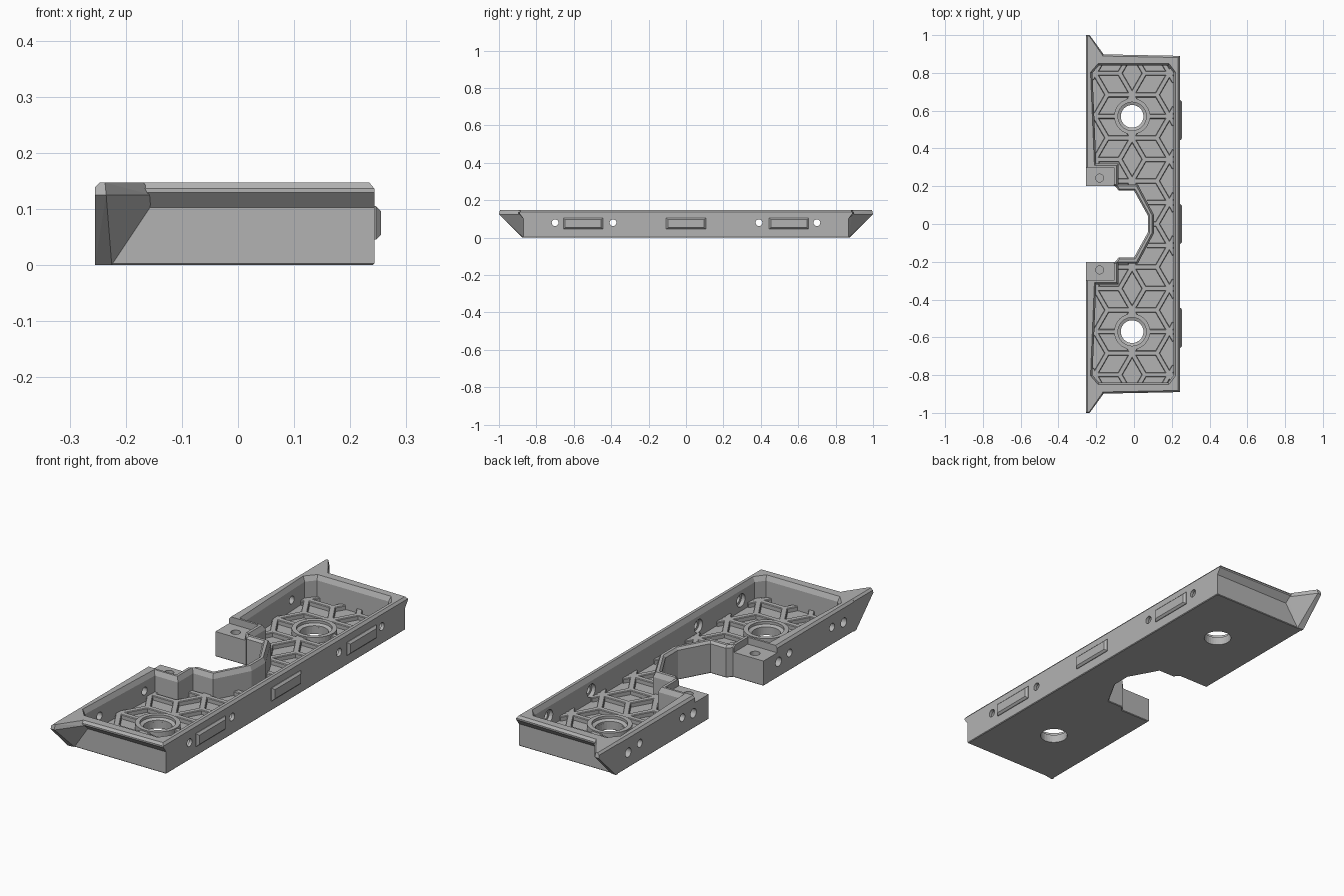
import bpy, bmesh, math
from mathutils import Matrix, Vector
from mathutils.geometry import intersect_point_line

cube = bpy.data.objects.get("Cube")
if cube:
    bpy.data.objects.remove(cube, do_unlink=True)

grey = bpy.data.materials.new("plain grey")
grey.use_nodes = True
grey.diffuse_color = (0.45, 0.45, 0.45, 1)
grey.node_tree.nodes["Principled BSDF"].inputs["Base Color"].default_value = grey.diffuse_color


def finish(bm, name):
    bmesh.ops.recalc_face_normals(bm, faces=bm.faces)
    mesh = bpy.data.meshes.new(name)
    bm.to_mesh(mesh)
    bm.free()
    mesh.materials.append(grey)
    ob = bpy.data.objects.new(name, mesh)
    bpy.context.scene.collection.objects.link(ob)
    return ob


def both_halves(half):
    return half + [(x, -y) for x, y in reversed(half)]


def offset(loop, d):
    """Move a counter-clockwise outline inward by d with mitred corners."""
    pts = [Vector(p) for p in loop]
    out = []
    for i, p in enumerate(pts):
        a = (p - pts[i - 1]).normalized()
        b = (pts[(i + 1) % len(pts)] - p).normalized()
        na, nb = Vector((-a.y, a.x)), Vector((-b.y, b.x))
        out.append(p + (na + nb) * d / (1 + na.dot(nb)))
    return out


def loft(name, rings):
    """Skin between equal-length outlines given as (z, outline)."""
    bm = bmesh.new()
    rows = [[bm.verts.new((p[0], p[1], z)) for p in loop] for z, loop in rings]
    n = len(rows[0])
    for lo, hi in zip(rows, rows[1:]):
        for i in range(n):
            j = (i + 1) % n
            bm.faces.new((lo[i], lo[j], hi[j], hi[i]))
    bm.faces.new(rows[0])
    bm.faces.new(rows[-1])
    return finish(bm, name)


def box(name, lo, hi):
    (x0, y0, z0), (x1, y1, z1) = lo, hi
    plan = [(x0, y0), (x1, y0), (x1, y1), (x0, y1)]
    return loft(name, [(z0, plan), (z1, plan)])


def cylinder(name, start, end, r):
    a, b = Vector(start), Vector(end)
    rot = (b - a).to_track_quat("Z", "Y").to_matrix().to_4x4()
    bm = bmesh.new()
    bmesh.ops.create_cone(bm, cap_ends=True, segments=32, radius1=r, radius2=r,
                          depth=(b - a).length,
                          matrix=Matrix.Translation((a + b) / 2) @ rot)
    return finish(bm, name)


def cut(target, cutter):
    cutter.hide_render = True
    mod = target.modifiers.new("cut", "BOOLEAN")
    mod.operation, mod.solver, mod.object = "DIFFERENCE", "EXACT", cutter
    graph = bpy.context.evaluated_depsgraph_get()
    mesh = bpy.data.meshes.new_from_object(target.evaluated_get(graph))
    target.modifiers.clear()
    target.data = mesh
    bpy.data.objects.remove(cutter, do_unlink=True)


# Tray body with flared ends, chamfered rim and a notch in the left edge
def outline(end, slope=0.0):
    return both_halves([(0.243, end), (-0.255, end + slope), (-0.255, 0.2), (-0.1, 0.2),
                        (-0.08, 0.177), (0, 0.177), (0.073, 0.045)])


tray = loft("tray_body", [
    (0, offset(outline(0.87), 0.003)), (0.003, outline(0.87)), (0.102, outline(0.87)),
    (0.129, outline(0.89, 0.01)), (0.136, outline(0.89, 0.01)),
    (0.147, offset(outline(0.89, 0.01), 0.009))])

# Cavity with a sloped inner lip
FLOOR = 0.03
cavity = both_halves([(0.21, 0.8), (0.18, 0.84), (-0.185, 0.84), (-0.22, 0.8),
                      (-0.2, 0.32), (-0.082, 0.32), (-0.082, 0.21), (0.02, 0.21),
                      (0.105, 0.05)])
cut(tray, loft("cavity_cutter", [(FLOOR, cavity), (0.125, cavity),
                                 (0.149, offset(cavity, -0.011))]))

RING_X, RING_Y = -0.01, 0.57
for s in (1, -1):
    # Lowered mounting tab and its screw hole
    ys = sorted((s * 0.1, s * 0.3))
    cut(tray, box("tab_cutter", (-0.3, ys[0], 0.115), (-0.105, ys[1], 0.2)))
    cut(tray, cylinder("tab_hole", (-0.182, s * 0.243, 0.04), (-0.182, s * 0.243, 0.2), 0.021))
    # Floor hole
    cut(tray, cylinder("floor_hole", (RING_X, s * RING_Y, -0.1), (RING_X, s * RING_Y, 0.1), 0.06))
    # Cross holes through both long walls, counterbored inside
    for y in (0.39, 0.7):
        cut(tray, cylinder("cross_hole", (-0.4, s * y, 0.08), (0.4, s * y, 0.08), 0.018))
        cut(tray, cylinder("counterbore", (0.15, s * y, 0.08), (0.228, s * y, 0.08), 0.03))
    # Blind holes in the notched wall
    for y in (0.31, 0.785):
        cut(tray, cylinder("blind_hole", (-0.4, s * y, 0.07), (-0.225, s * y, 0.07), 0.021))

for s, side in ((1, "back"), (-1, "front")):
    # Pointed corner fin
    bm = bmesh.new()
    for x, y, z in ((-0.255, 0.86, 0), (-0.225, 0.86, 0), (-0.255, 0.875, 0), (-0.225, 0.87, 0),
                    (-0.255, 1, 0.125), (-0.235, 1, 0.125), (-0.155, 0.89, 0.125),
                    (-0.155, 0.87, 0.105), (-0.255, 0.86, 0.138), (-0.255, 0.997, 0.138),
                    (-0.246, 0.86, 0.147), (-0.246, 0.995, 0.147), (-0.237, 0.995, 0.147),
                    (-0.168, 0.895, 0.147), (-0.168, 0.86, 0.147)):
        bm.verts.new((x, s * y, z))
    bmesh.ops.convex_hull(bm, input=bm.verts)
    finish(bm, side + "_corner_fin")

    # Raised ring around the floor hole
    bm = bmesh.new()
    profile = [(0.06, 0.02), (0.06, 0.038), (0.075, 0.044), (0.075, 0.056),
               (0.095, 0.056), (0.095, 0.02)]
    verts = [bm.verts.new((RING_X + r, s * RING_Y, z)) for r, z in profile]
    edges = [bm.edges.new((verts[i - 1], verts[i])) for i in range(len(verts))]
    bmesh.ops.spin(bm, geom=verts + edges, cent=(RING_X, s * RING_Y, 0), axis=(0, 0, 1),
                   angle=2 * math.pi, steps=40, use_merge=True)
    bmesh.ops.remove_doubles(bm, verts=bm.verts, dist=0.0005)
    finish(bm, side + "_hole_ring")

# Bevelled pads on the long straight wall
for y, name in ((-0.55, "front"), (0, "middle"), (0.55, "back")):
    bm = bmesh.new()
    for x, hy, hz in ((0.235, 0.106, 0.03), (0.246, 0.106, 0.03), (0.255, 0.096, 0.021)):
        for a in (-1, 1):
            for b in (-1, 1):
                bm.verts.new((x, y + a * hy, 0.075 + b * hz))
    bmesh.ops.convex_hull(bm, input=bm.verts)
    finish(bm, name + "_wall_pad")


# Diamond lattice of ribs on the cavity floor, trimmed to the cavity and rings
def inside(p):
    hit = False
    for i, b in enumerate(cavity):
        a = cavity[i - 1]
        if (a[1] > p.y) != (b[1] > p.y):
            if p.x < a[0] + (p.y - a[1]) * (b[0] - a[0]) / (b[1] - a[1]):
                hit = not hit
    near_wall = any(
        (p - near_point(p, cavity[i - 1], cavity[i])).length < 0.006 for i in range(len(cavity)))
    clear = (p - Vector((RING_X, math.copysign(RING_Y, p.y)))).length > 0.085
    return (hit or near_wall) and clear


def near_point(p, a, b):
    a, b = Vector(a), Vector(b)
    q, t = intersect_point_line(p, a, b)
    t = min(max(t, 0), 1)
    return a + (b - a) * t


SPACING = 0.228
EDGE = SPACING / math.sqrt(3)
STEPS = 32
bm = bmesh.new()
for col in (-1, 0, 1):
    for row in range(-5, 6):
        hub = Vector((RING_X + col * EDGE * 1.5, (row + 0.5 * abs(col)) * SPACING))
        for k in range(6):
            d = Vector((math.cos(k * math.pi / 3), math.sin(k * math.pi / 3)))
            kept = [t for t in range(STEPS + 1) if inside(hub + d * EDGE * t / STEPS)]
            if len(kept) < 2:
                continue
            a, b = (hub + d * EDGE * t / STEPS for t in (kept[0], kept[-1]))
            side = Vector((-d.y, d.x))
            verts = []
            for w, z in ((0.013, FLOOR - 0.005), (0.013, 0.047), (0.01, 0.05)):
                for p in (a, b):
                    for sgn in (-1, 1):
                        q = p + side * w * sgn
                        verts.append(bm.verts.new((q.x, q.y, z)))
            bmesh.ops.convex_hull(bm, input=verts)
finish(bm, "floor_ribs")
